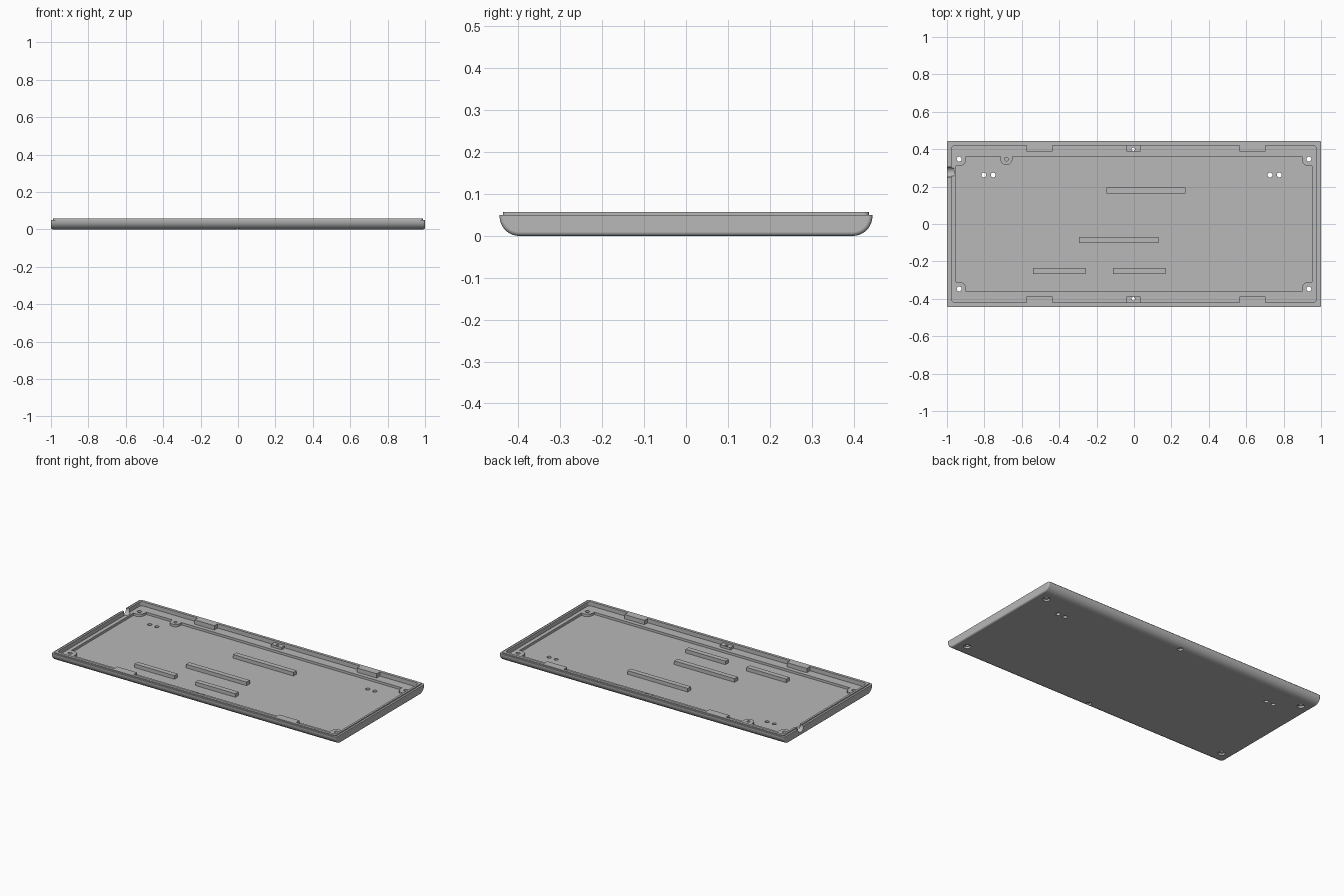
import bpy, bmesh
from math import sin, cos, pi, radians
from mathutils import Matrix

cube = bpy.data.objects.get("Cube")
if cube:
    bpy.data.objects.remove(cube, do_unlink=True)

grey = bpy.data.materials.new("case grey")
grey.use_nodes = True
COLOUR = (0.48, 0.48, 0.48, 1)
grey.diffuse_color = COLOUR
grey.node_tree.nodes["Principled BSDF"].inputs["Base Color"].default_value = COLOUR

TOP, RIM, LEDGE, FLOOR = 0.057, 0.05, 0.03, 0.015


def finish(bm, name):
    bmesh.ops.recalc_face_normals(bm, faces=bm.faces)
    mesh = bpy.data.meshes.new(name)
    bm.to_mesh(mesh)
    bm.free()
    mesh.materials.append(grey)
    ob = bpy.data.objects.new(name, mesh)
    bpy.context.scene.collection.objects.link(ob)
    return ob


def prism(name, outline, z0, z1):
    bm = bmesh.new()
    face = bm.faces.new([bm.verts.new((x, y, z0)) for x, y in outline])
    ext = bmesh.ops.extrude_face_region(bm, geom=[face])
    for v in ext["geom"]:
        if isinstance(v, bmesh.types.BMVert):
            v.co.z = z1
    return finish(bm, name)


def box(name, x0, x1, y0, y1, z0, z1):
    return prism(name, [(x0, y0), (x1, y0), (x1, y1), (x0, y1)], z0, z1)


def arc(cx, cy, r, a0, a1, n=6):
    steps = [radians(a0 + (a1 - a0) * i / n) for i in range(n + 1)]
    return [(cx + r * cos(a), cy + r * sin(a)) for a in steps]


def rounded_rect(hx, hy, r):
    return [p for i, (sx, sy) in enumerate([(1, 1), (-1, 1), (-1, -1), (1, -1)])
            for p in arc(sx * (hx - r), sy * (hy - r), r, 90 * i, 90 * i + 90)]


def mirror_y(half):
    return half + [(x, -y) for x, y in reversed(half)]


def combine(body, tool, operation="DIFFERENCE"):
    mod = body.modifiers.new("combine", "BOOLEAN")
    mod.operation, mod.solver, mod.object = operation, "EXACT", tool
    bpy.context.view_layer.objects.active = body
    bpy.ops.object.modifier_apply(modifier=mod.name)
    bpy.data.objects.remove(tool, do_unlink=True)


def drill(body, x, y, r, z0, z1):
    combine(body, prism("drill", arc(x, y, r, 0, 345, 23), z0, z1))


# Outer shell: rounded front and back, small fillet at both ends
def shell_section(d):
    right = [(0.445 - d, RIM)] + arc(0.398, 0.047, 0.047 - d, 0, -90, 10)
    return right + [(-y, z) for y, z in reversed(right)]


FILLET = 0.01
ends = [(1 - FILLET * (1 - sin(a)), FILLET * (1 - cos(a)))
        for a in (i * pi / 10 for i in range(6))]
stations = [(-x, d) for x, d in reversed(ends)] + ends
bm = bmesh.new()
rings = [[bm.verts.new((x, y, z)) for y, z in shell_section(d)] for x, d in stations]
count = len(rings[0])
for a, b in zip(rings, rings[1:]):
    for i in range(count):
        j = (i + 1) % count
        bm.faces.new((a[i], a[j], b[j], b[i]))
bm.faces.new(rings[0])
bm.faces.new(rings[-1])
case = finish(bm, "case_tray")

# Raised lip around the rim
combine(case, prism("lip", rounded_rect(0.988, 0.437, 0.012), 0.035, TOP), "UNION")

# Upper cavity, leaving two wall tabs on each long side
half = arc(0.955, 0.4, 0.02, 0, 90)
for x1, x0 in ((0.702, 0.563), (-0.437, -0.576)):
    half += [(x1, 0.42), (x1, 0.388), (x0, 0.388), (x0, 0.42)]
half += arc(-0.955, 0.4, 0.02, 90, 180)
combine(case, prism("cavity", mirror_y(half), LEDGE, 0.08))

# Lower pocket, with screw bosses in the corners and one on the back ledge
CX, CY, BOSS = 0.935, 0.347, 0.038
PX, PY = 0.951, 0.362
right = [(PX, CY - BOSS)] + arc(CX, CY, BOSS, 270, 180, 8) + [(CX - BOSS, PY)]
left = [(-x, y) for x, y in reversed(right)]
back_boss = [(-0.65, PY)] + arc(-0.682, CY, 0.032, 0, -180, 14) + [(-0.714, PY)]
front = [(x, -y) for x, y in reversed(right + left)]
combine(case, prism("pocket", right + back_boss + left + front, FLOOR, 0.045))

# Middle screw tabs, lower than the rim
for s in (-1, 1):
    y0, y1 = sorted((s * 0.388, s * 0.428))
    combine(case, box("tab", -0.04, 0.034, y0, y1, 0.02, 0.045), "UNION")

# Screw holes with recesses underneath
for sy in (-1, 1):
    for sx in (-1, 1):
        drill(case, sx * CX, sy * CY, 0.013, -0.02, 0.05)
        drill(case, sx * CX, sy * CY, 0.021, -0.02, 0.012)
    drill(case, -0.004, sy * 0.4, 0.009, -0.02, 0.07)
    drill(case, -0.004, sy * 0.4, 0.016, -0.02, 0.012)
drill(case, -0.682, CY, 0.01, 0.016, 0.05)

# Paired foot holes through the floor
for x in (-0.803, -0.753, 0.727, 0.777):
    drill(case, x, 0.262, 0.013, -0.02, 0.03)

# Cable notch in the end wall
notch = prism("notch", arc(0, 0, 0.028, 0, 345, 23), -0.03, 0.03)
notch.data.transform(Matrix.Translation((-0.992, 0.278, 0.048)) @ Matrix.Rotation(pi / 2, 4, "Y"))
combine(case, notch)

# Support bars on the floor
bars = []
for i, (x, y, length) in enumerate([(0.064, 0.178, 0.424), (-0.081, -0.085, 0.424),
                                    (-0.399, -0.251, 0.28), (0.028, -0.251, 0.28)]):
    bars.append(box(f"support_bar_{i + 1}", x - length / 2, x + length / 2,
                    y - 0.016, y + 0.016, 0.012, 0.038))

# Smooth fillets with crisp edges
bpy.ops.object.select_all(action="DESELECT")
case.select_set(True)
bpy.context.view_layer.objects.active = case
bpy.ops.object.shade_smooth_by_angle(angle=radians(30))
weighted = case.modifiers.new("flat faces", "WEIGHTED_NORMAL")
weighted.keep_sharp = True
